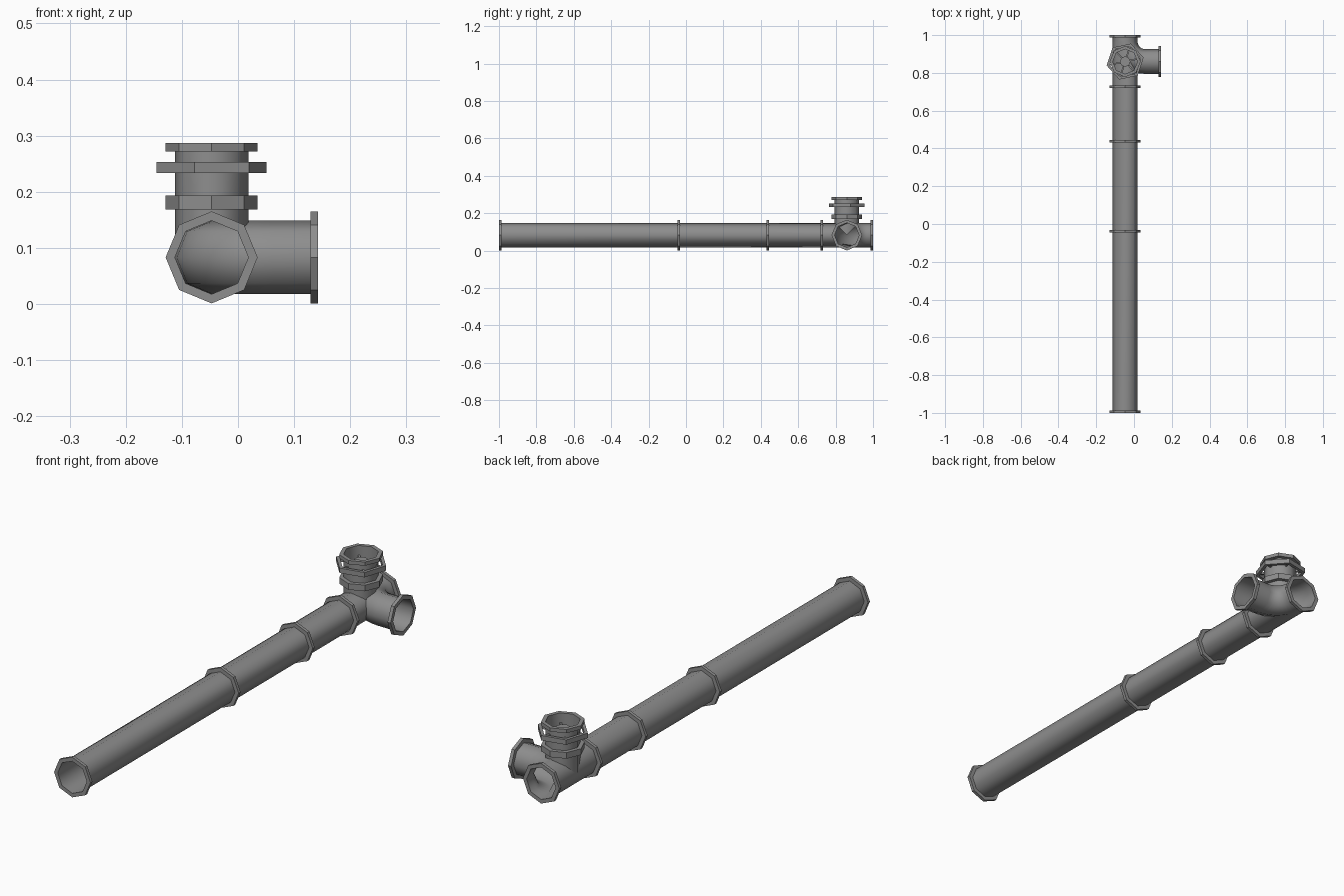
import bpy, math
from mathutils import Vector

cube = bpy.data.objects.get("Cube")
if cube:
    bpy.data.objects.remove(cube)

X, Y, Z = Vector((1, 0, 0)), Vector((0, 1, 0)), Vector((0, 0, 1))
CX, CY, CZ = -0.047, 0.86, 0.083      # pipe axis and junction centre
R, FR = 0.0655, 0.082                 # pipe and flange radius
BEND = 0.107                          # elbow centre-line radius
BX, BY = CX + BEND, CY + BEND         # elbow turning centre

grey = bpy.data.materials.new("pipe_grey")
grey.use_nodes = True
colour = (0.27, 0.27, 0.27, 1)
grey.diffuse_color = colour
grey.node_tree.nodes["Principled BSDF"].inputs["Base Color"].default_value = colour


def make(name, verts, faces, smooth=False):
    mesh = bpy.data.meshes.new(name)
    mesh.from_pydata([tuple(v) for v in verts], [], faces)
    mesh.materials.append(grey)
    mesh.polygons.foreach_set("use_smooth", [smooth] * len(mesh.polygons))
    mesh.update()
    ob = bpy.data.objects.new(name, mesh)
    bpy.context.collection.objects.link(ob)
    return ob


def ring(centre, u, v, r, sides=8, turn=0.0):
    angles = [turn + math.tau * i / sides for i in range(sides)]
    return [centre + u * (r * math.cos(a)) + v * (r * math.sin(a)) for a in angles]


def skin(name, rings, smooth=False, closed=False):
    """Join successive rings of points with quads."""
    n = len(rings[0])
    verts = [p for loop in rings for p in loop]
    faces = []
    for k in range(len(rings) if closed else len(rings) - 1):
        a, b = k * n, (k + 1) % len(rings) * n
        for i in range(n):
            j = (i + 1) % n
            faces.append((a + i, a + j, b + j, b + i))
    return make(name, verts, faces, smooth)


def flange(name, base, u, v, thickness, inner=R, outer=FR, sides=8, turn=0.0, closed=False):
    axis = u.cross(v)
    spec = [(inner, 0), (outer, 0), (outer, thickness), (inner, thickness)]
    rings = [ring(base + axis * h, u, v, r, sides, turn) for r, h in spec]
    return skin(name, rings, closed=closed)


# Long straight pipe, trimmed where it runs into the elbow
start = ring(Vector((CX, -1, CZ)), Z, X, R)
end = []
for p in start:
    off = p.x - CX
    reach = (BEND + abs(off)) ** 2 - (BEND - off) ** 2
    end.append(Vector((p.x, BY - math.sqrt(max(reach, 0)), p.z)))
skin("main_pipe", [start, end], smooth=True)

# Flanges along the long pipe
for name, y in (("front_flange", -1), ("long_joint_flange", -0.046),
                ("middle_joint_flange", 0.431), ("junction_flange", 0.719),
                ("back_flange", 0.987)):
    flange(name, Vector((CX, y, CZ)), Z, X, 0.013)

# Elbow from the back opening round to the side opening
rings = [ring(Vector((CX, 1, CZ)), -X, Z, R)]
for i in range(9):
    a = math.pi / 2 * i / 8
    out = Vector((-math.cos(a), -math.sin(a), 0))
    rings.append(ring(Vector((BX, BY, CZ)) + out * BEND, out, Z, R))
rings.append(ring(Vector((0.143, CY, CZ)), -Y, Z, R))
skin("side_elbow", rings, smooth=True)
flange("side_flange", Vector((0.129, CY, CZ)), Y, Z, 0.014)

# Upright pipe with its foot fitted over the main pipe
top = ring(Vector((CX, CY, 0.287)), X, Y, R)
foot = [Vector((p.x, p.y, CZ + abs(p.y - CY))) for p in top]
skin("upright_pipe", [foot, top], smooth=True)
flange("upright_lower_flange", Vector((CX, CY, 0.168)), X, Y, 0.025)
flange("upright_top_flange", Vector((CX, CY, 0.272)), X, Y, 0.015)

# Hexagonal hand wheel around the upright pipe
TURN = math.radians(12)
flange("wheel_rim", Vector((CX, CY, 0.233)), X, Y, 0.02, 0.086, 0.1, 6, TURN, closed=True)

# Hub and spokes inside the upright pipe
low, high = (ring(Vector((CX, CY, z)), X, Y, 0.028) for z in (0.233, 0.258))
hub = skin("wheel_hub", [low, high])
make("wheel_hub_cap", high, [tuple(range(8))])
make("wheel_hub_base", low, [tuple(reversed(range(8)))])
for i in range(6):
    a = TURN + math.tau * i / 6
    along = Vector((math.cos(a), math.sin(a), 0))
    across = Z.cross(along) * 0.004
    centre = Vector((CX, CY, 0.243))
    loops = []
    for r in (0.024, 0.09):
        p = centre + along * r
        loops.append([p - across - Z * 0.005, p + across - Z * 0.005,
                      p + across + Z * 0.005, p - across + Z * 0.005])
    skin(f"wheel_spoke_{i + 1}", loops)
